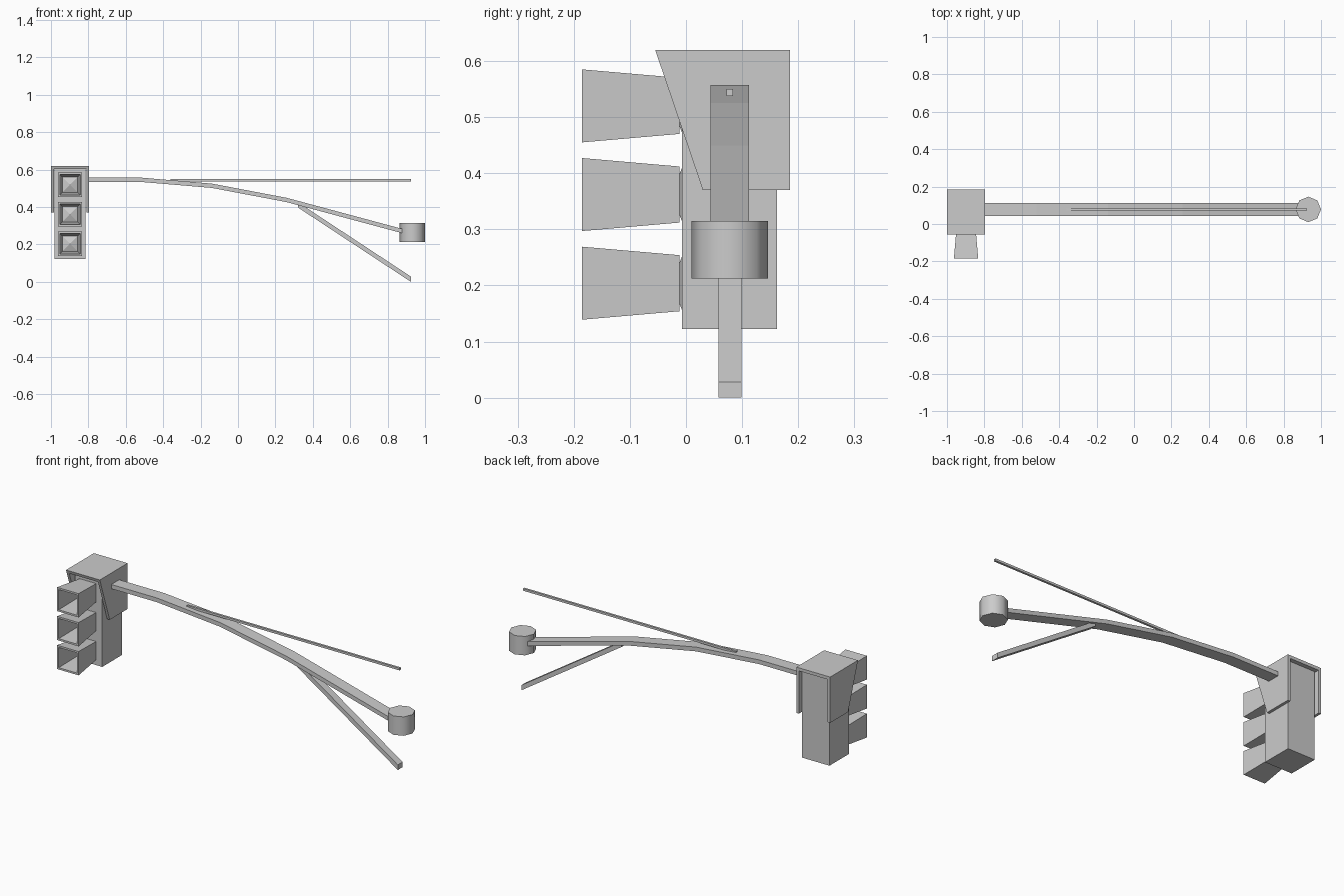
import bpy
import bmesh
import math

cube = bpy.data.objects.get("Cube")
if cube:
    bpy.data.objects.remove(cube, do_unlink=True)

grey = bpy.data.materials.new("plain_grey")
grey.use_nodes = True
COLOUR = (0.6, 0.6, 0.6, 1.0)
grey.diffuse_color = COLOUR
grey.node_tree.nodes["Principled BSDF"].inputs["Base Color"].default_value = COLOUR


def make(name, bm):
    bmesh.ops.recalc_face_normals(bm, faces=bm.faces)
    mesh = bpy.data.meshes.new(name)
    bm.to_mesh(mesh)
    bm.free()
    mesh.materials.append(grey)
    obj = bpy.data.objects.new(name, mesh)
    bpy.context.collection.objects.link(obj)
    return obj


def skin(name, rings, cyclic=False):
    """Join matching rings of points; cap the ends unless cyclic."""
    bm = bmesh.new()
    loops = [[bm.verts.new(p) for p in ring] for ring in rings]
    n = len(loops[0])
    pairs = list(zip(loops, loops[1:]))
    if cyclic:
        pairs.append((loops[-1], loops[0]))
    else:
        bm.faces.new(loops[0])
        bm.faces.new(loops[-1])
    for a, b in pairs:
        for i in range(n):
            j = (i + 1) % n
            bm.faces.new((a[i], a[j], b[j], b[i]))
    return make(name, bm)


def box(name, x0, x1, y0, y1, z0, z1):
    return skin(name, [[(x, y0, z0), (x, y1, z0), (x, y1, z1), (x, y0, z1)]
                       for x in (x0, x1)])


def plate_yz(name, profile, x0, x1):
    return skin(name, [[(x, y, z) for y, z in profile] for x in (x0, x1)])


def square(cx, y, cz, half):
    return [(cx + sx * half, y, cz + sz * half)
            for sx, sz in ((-1, -1), (1, -1), (1, 1), (-1, 1))]


ARM_Y = 0.078
LAMP_X = -0.898

# Signal housing
box("signal_housing", -0.98, -0.815, -0.007, 0.162, 0.122, 0.605)

# Hood: top plate and two slanted side walls, open at front and back
TOP, BOTTOM, BACK, ROOF = 0.62, 0.37, 0.185, 0.017
slope = (0.03 + 0.055) / (TOP - BOTTOM)
side = [(-0.055, TOP), (BACK, TOP), (BACK, BOTTOM), (0.03, BOTTOM)]
roof = [(-0.055, TOP), (BACK, TOP), (BACK, TOP - ROOF),
        (-0.055 + slope * ROOF, TOP - ROOF)]
plate_yz("hood_side_right", side, -1.0, -0.985)
plate_yz("hood_side_left", side, -0.811, -0.796)
plate_yz("hood_roof", roof, -0.985, -0.811)

# Three hollow visors, each with a shallow pyramid lens
for label, z in (("top", 0.52), ("middle", 0.362), ("bottom", 0.204)):
    skin(label + "_visor", [square(LAMP_X, -0.185, z, 0.065),
                            square(LAMP_X, -0.012, z, 0.05),
                            square(LAMP_X, -0.012, z, 0.041),
                            square(LAMP_X, -0.185, z, 0.055)], cyclic=True)
    bm = bmesh.new()
    base = [bm.verts.new(p) for p in square(LAMP_X, -0.007, z, 0.048)]
    tip = bm.verts.new((LAMP_X, -0.026, z))
    bm.faces.new(base)
    for i in range(4):
        bm.faces.new((base[i], base[(i + 1) % 4], tip))
    make(label + "_lens", bm)

# Bent mast arm, a flat bar swept along a drooping path
path = [(-0.805, 0.546), (-0.52, 0.546), (-0.14, 0.514), (0.26, 0.438), (0.878, 0.272)]
W, H = 0.034, 0.0115
skin("mast_arm", [[(x, ARM_Y - W, z - H), (x, ARM_Y + W, z - H),
                   (x, ARM_Y + W, z + H), (x, ARM_Y - W, z + H)] for x, z in path])

# Thin straight rod
box("upper_rod", -0.36, 0.925, ARM_Y - 0.006, ARM_Y + 0.006, 0.538, 0.55)

# Lower diagonal brace with a vertical end cut
brace = [(0.32, 0.398), (0.925, 0.0), (0.925, 0.028), (0.32, 0.426)]
skin("lower_brace", [[(x, y, z) for x, z in brace]
                     for y in (ARM_Y - 0.0205, ARM_Y + 0.0205)])

# Eight-sided end drum, smooth around the side
ring = [(0.932 + 0.068 * math.cos(math.tau * i / 8),
         ARM_Y + 0.068 * math.sin(math.tau * i / 8)) for i in range(8)]
drum = skin("end_drum", [[(x, y, z) for x, y in ring] for z in (0.212, 0.315)])
bpy.ops.object.select_all(action="DESELECT")
drum.select_set(True)
bpy.context.view_layer.objects.active = drum
bpy.ops.object.shade_smooth_by_angle(angle=math.radians(60))
